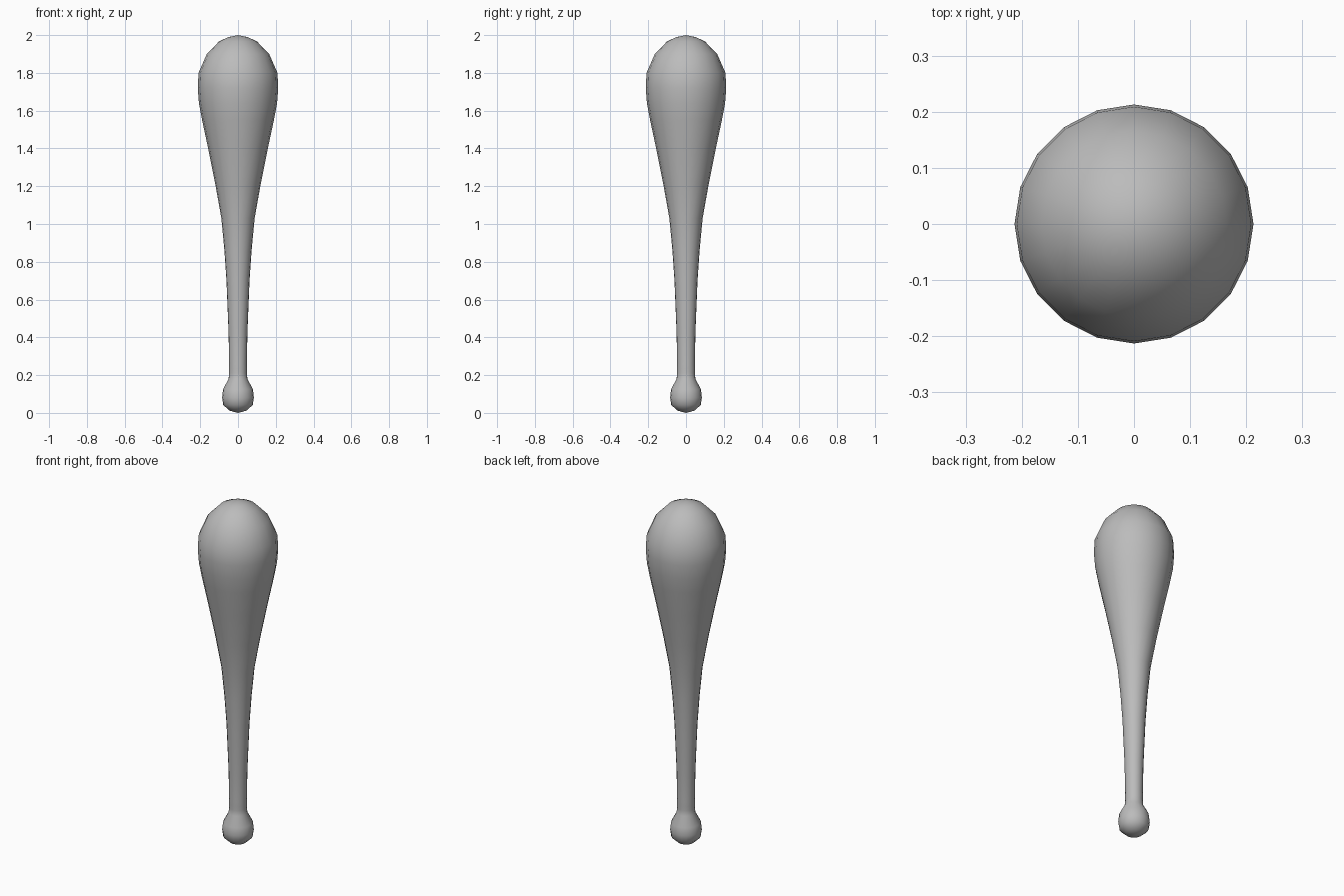
import bpy, bmesh, math

if "Cube" in bpy.data.objects:
    bpy.data.objects.remove(bpy.data.objects["Cube"])

# single plain grey
grey = bpy.data.materials.new("plain_grey")
grey.diffuse_color = (0.5, 0.5, 0.5, 1)
grey.use_nodes = True
grey.node_tree.nodes["Principled BSDF"].inputs["Base Color"].default_value = grey.diffuse_color

SIDES = 20


def lathe(name, profile):
    """Spin a (radius, height) profile around z; zero radius makes a pole."""
    bm = bmesh.new()
    rings = []
    for r, z in profile:
        if r == 0:
            rings.append([bm.verts.new((0, 0, z))] * SIDES)
        else:
            rings.append([bm.verts.new((r * math.cos(2 * math.pi * i / SIDES),
                                        r * math.sin(2 * math.pi * i / SIDES), z))
                          for i in range(SIDES)])
    for low, high in zip(rings, rings[1:]):
        for i in range(SIDES):
            j = (i + 1) % SIDES
            corners = list(dict.fromkeys((low[i], low[j], high[j], high[i])))
            bm.faces.new(corners)
    bmesh.ops.recalc_face_normals(bm, faces=bm.faces)
    for f in bm.faces:
        f.smooth = True
    mesh = bpy.data.meshes.new(name)
    bm.to_mesh(mesh)
    bm.free()
    mesh.materials.append(grey)
    obj = bpy.data.objects.new(name, mesh)
    bpy.context.collection.objects.link(obj)
    return obj


# whole club: round knob, thin grip, swelling body, domed top
lathe("club", [
    (0, 0), (0.045, 0.012), (0.078, 0.042), (0.084, 0.08), (0.079, 0.125),
    (0.05, 0.18), (0.047, 0.21), (0.048, 0.235), (0.047, 0.26),
    (0.05, 0.43), (0.061, 0.70), (0.072, 0.86), (0.088, 1.03), (0.12, 1.21),
    (0.158, 1.40), (0.19, 1.55), (0.207, 1.64), (0.213, 1.72), (0.209, 1.80),
    (0.165, 1.90), (0.10, 1.967), (0.05, 1.99), (0, 2.0)])
